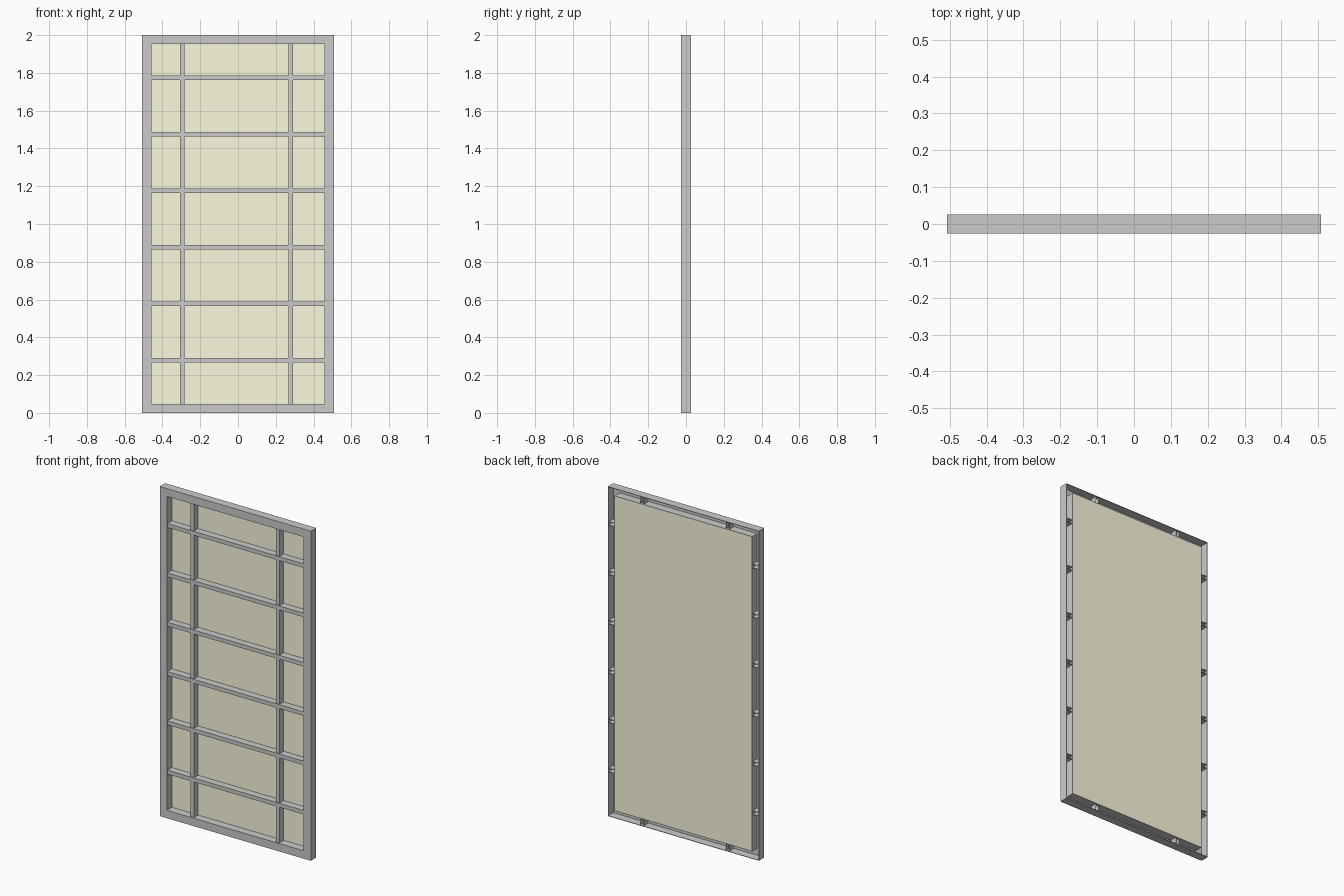
import bpy
import bmesh

if "Cube" in bpy.data.objects:
    bpy.data.objects.remove(bpy.data.objects["Cube"])

HX, HEIGHT, HY = 0.507, 2.0, 0.026   # half width, height, half depth
FLANGE, T = 0.048, 0.003             # frame face width, sheet thickness
PANE_T = 0.004


def channel(width, front, back):
    """U-shaped section, open towards the back: (across, y) points."""
    return [(0, back), (0, front), (width, front), (width, back),
            (width - T, back), (width - T, front + T), (T, front + T), (T, back)]


def skin(name, rings, closed):
    """Join matching rings of points into one solid."""
    bm = bmesh.new()
    loops = [[bm.verts.new(p) for p in ring] for ring in rings]
    n = len(loops[0])
    for i in range(len(loops) if closed else len(loops) - 1):
        a, b = loops[i], loops[(i + 1) % len(loops)]
        for j in range(n):
            k = (j + 1) % n
            bm.faces.new((a[j], a[k], b[k], b[j]))
    if not closed:
        bm.faces.new(loops[0])
        bm.faces.new(loops[-1][::-1])
    bmesh.ops.recalc_face_normals(bm, faces=bm.faces)
    mesh = bpy.data.meshes.new(name)
    bm.to_mesh(mesh)
    bm.free()
    obj = bpy.data.objects.new(name, mesh)
    bpy.context.collection.objects.link(obj)
    return obj


# Outer frame: channel swept round a mitred rectangle
section = channel(FLANGE, -HY, HY)
corners = [(-1, -1), (1, -1), (1, 1), (-1, 1)]
skin("outer_frame",
     [[(sx * (HX - d), y, HEIGHT / 2 + sz * (HEIGHT / 2 - d)) for d, y in section]
      for sx, sz in corners], True)

# Horizontal bars, reaching through into the frame channel
BAR = 0.024
bar_back = HY - PANE_T - 0.001
for i in range(6):
    z0 = 0.278 + i * 0.2993 - BAR / 2
    prof = channel(BAR, -0.022, bar_back)
    skin(f"horizontal_bar_{i + 1}",
         [[(x, y, z0 + a) for a, y in prof] for x in (-HX + T, HX - T)], False)

# Vertical bars, set slightly behind the horizontal ones
for side, xc in (("left", -0.295), ("right", 0.280)):
    prof = channel(BAR, -0.017, bar_back)
    skin(f"vertical_bar_{side}",
         [[(xc - BAR / 2 + a, y, z) for a, y in prof] for z in (T, HEIGHT - T)], False)

# Back pane, flush with the rear edge of the inner frame wall
px = HX - FLANGE
pane = skin("back_pane",
            [[(-px, y, FLANGE), (px, y, FLANGE),
              (px, y, HEIGHT - FLANGE), (-px, y, HEIGHT - FLANGE)]
             for y in (HY - PANE_T, HY)], False)
mat = bpy.data.materials.new("pale_yellow")
mat.diffuse_color = (0.98, 0.95, 0.72, 1)
mat.use_nodes = True
mat.node_tree.nodes["Principled BSDF"].inputs["Base Color"].default_value = mat.diffuse_color
pane.data.materials.append(mat)
